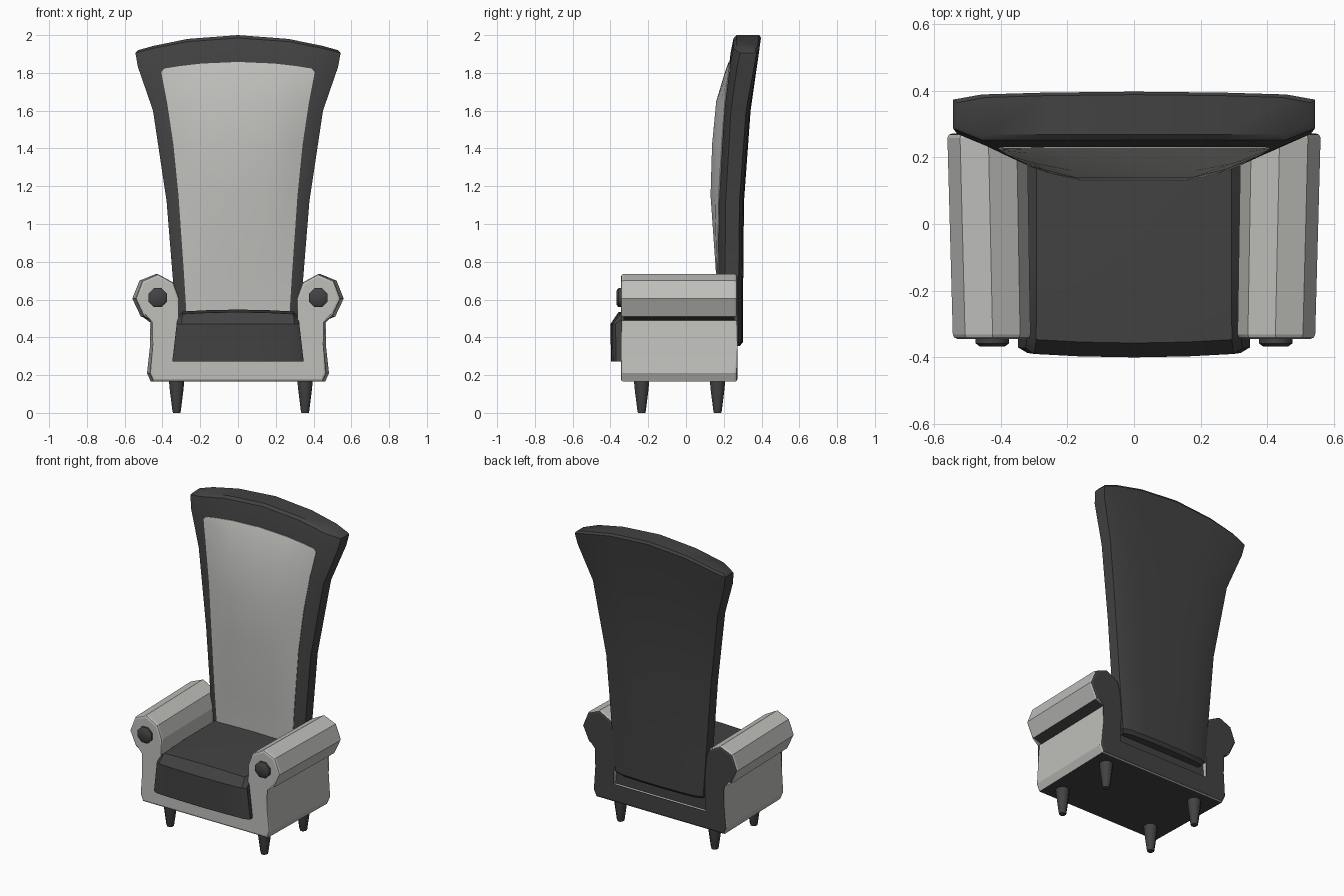
import bpy, bmesh, math
from mathutils import Matrix, Vector

if "Cube" in bpy.data.objects:
    bpy.data.objects.remove(bpy.data.objects["Cube"])


def material(name, c):
    m = bpy.data.materials.new(name)
    m.diffuse_color = (*c, 1)
    m.use_nodes = True
    m.node_tree.nodes["Principled BSDF"].inputs["Base Color"].default_value = m.diffuse_color
    return m


LIGHT = material("light grey fabric", (0.52, 0.52, 0.50))
DARK = material("charcoal fabric", (0.055, 0.055, 0.055))


def finish(name, bm, mats, smooth=None, rule=None):
    bmesh.ops.recalc_face_normals(bm, faces=bm.faces[:])
    bm.normal_update()
    if rule:
        for f in bm.faces:
            f.material_index = rule(f)
    me = bpy.data.meshes.new(name)
    bm.to_mesh(me)
    bm.free()
    for m in mats:
        me.materials.append(m)
    ob = bpy.data.objects.new(name, me)
    bpy.context.collection.objects.link(ob)
    if smooth:
        bpy.ops.object.select_all(action='DESELECT')
        ob.select_set(True)
        bpy.context.view_layer.objects.active = ob
        bpy.ops.object.shade_smooth_by_angle(angle=math.radians(smooth))
    return ob


def loft(name, rings, mats, smooth):
    """Skin even-length closed rings; the ends are closed with quad strips."""
    bm = bmesh.new()
    vs = [[bm.verts.new(p) for p in r] for r in rings]
    n = len(rings[0])
    for a, b in zip(vs, vs[1:]):
        for i in range(n):
            j = (i + 1) % n
            bm.faces.new((a[i], a[j], b[j], b[i]))
    for r in (vs[0], vs[-1]):
        for i in range(n // 2 - 1):
            bm.faces.new((r[i], r[i + 1], r[n - 2 - i], r[n - 1 - i]))
    return finish(name, bm, mats, smooth)


# U-shaped frame: base and scrolled arms as one extruded profile
half = [(0.345, 0.27), (0.325, 0.52), (0.32, 0.605), (0.352, 0.69),
        (0.437, 0.735), (0.522, 0.70), (0.56, 0.605), (0.515, 0.51),
        (0.452, 0.49), (0.465, 0.36), (0.482, 0.21), (0.462, 0.165)]
outline = half + [(-x, z) for x, z in reversed(half)]
bm = bmesh.new()
loops = [[bm.verts.new((x * s, y, z)) for x, z in outline]
         for y, s in ((-0.345, 0.97), (0.272, 1.0))]
n = len(outline)
for i in range(n):
    j = (i + 1) % n
    bm.faces.new((loops[0][i], loops[0][j], loops[1][j], loops[1][i]))
for lp in loops:
    bm.faces.new(lp)
rim = [e for e in bm.edges if abs(e.verts[0].co.y - e.verts[1].co.y) < 1e-5]
bmesh.ops.bevel(bm, geom=rim, offset=0.014, segments=2, profile=0.5,
                affect='EDGES')
finish("arm_frame", bm, [LIGHT, DARK], 20,
       lambda f: int(f.normal.y > 0.9 or f.normal.z < -0.95))

# Tall flared back: height, half width, front y, back y, top arch share
BACK = [(0.355, 0.300, 0.20, 0.285, 0), (0.375, 0.318, 0.18, 0.302, 0),
        (0.60, 0.336, 0.17, 0.302, 0), (1.12, 0.378, 0.175, 0.307, 0),
        (1.60, 0.450, 0.203, 0.342, 0), (1.90, 0.530, 0.235, 0.385, 0.85),
        (1.985, 0.543, 0.252, 0.397, 1), (2.0, 0.53, 0.268, 0.388, 1)]
COLS = [-1, -0.84, -0.5, 0, 0.5, 0.84, 1]
rings = []
for z, w, yf, yb, a in BACK:
    r = min(0.035, (yb - yf) * 0.3)
    front = [(u * w, yf + (r if abs(u) == 1 else 0), z - 0.08 * a * u * u)
             for u in COLS]
    rear = [(u * w, yb - 0.012 * u * u - (0.012 if abs(u) == 1 else 0),
             z - 0.08 * a * u * u) for u in COLS]
    rings.append(front + rear[::-1])
loft("chair_back", rings, [DARK], 35)


def front_y(z):
    for a, b in zip(BACK, BACK[1:]):
        if a[0] <= z <= b[0]:
            return a[2] + (b[2] - a[2]) * (z - a[0]) / (b[0] - a[0])


# Padded panel on the back: height, half width, centre y, arch
PANEL = [(0.48, 0.270, 0.166, 0), (0.75, 0.287, 0.158, 0),
         (1.15, 0.315, 0.130, 0), (1.42, 0.342, 0.138, 0),
         (1.65, 0.375, 0.160, 0.01), (1.80, 0.400, 0.205, 0.03),
         (1.84, 0.406, 0.219, 0.035), (1.858, 0.390, 0.226, 0.035)]
rings = []
for z, w, yc, a in PANEL:
    front, rear = [], []
    for u in (-1, -0.8, -0.5, 0, 0.5, 0.8, 1):
        k = {1: 0, 0.8: 0.5}.get(abs(u), 1)
        e = front_y(z) - 0.004
        front.append((u * w, e + (yc - e) * k, z - a * u * u))
        rear.append((u * w, e + 0.02, z - a * u * u))
    rings.append(front + rear[::-1])
loft("back_panel", rings, [LIGHT], 40)

# Crowned seat cushion: side profile swept across the width
side = [(-0.385, 0.272), (-0.388, 0.47), (-0.345, 0.522), (-0.1, 0.535),
        (0.235, 0.535), (0.235, 0.272)]
rings = []
for u in (-1, -0.92, -0.5, 0, 0.5, 0.92, 1):
    ring = []
    for y, z in side:
        w = 0.348 - 0.03 * (z - 0.27) / 0.26
        top = z > 0.5
        dz = (0.012 * (1 - u * u) - (0.02 if abs(u) == 1 else 0)) * top
        dy = (0.015 if abs(u) == 1 else -0.012 * (1 - u * u)) * (y < -0.3)
        ring.append((u * w, y + dy, z + dz))
    rings.append(ring)
loft("seat_cushion", rings, [DARK], 35)


def turned(name, rings, centre, axis, sides=8):
    """Stack of (distance, radius) circles along an axis."""
    bm = bmesh.new()
    rot = Vector((0, 0, 1)).rotation_difference(Vector(axis)).to_matrix()
    vs = []
    for d, r in rings:
        vs.append([bm.verts.new(Vector(centre) + rot @ Vector(
            (r * math.cos(t), r * math.sin(t), d)))
            for t in [(i + 0.5) * math.tau / sides for i in range(sides)]])
    for a, b in zip(vs, vs[1:]):
        for i in range(sides):
            j = (i + 1) % sides
            bm.faces.new((a[i], a[j], b[j], b[i]))
    bm.faces.new(vs[0])
    bm.faces.new(vs[-1])
    return finish(name, bm, [DARK], 50)


# Tapered legs and round arm buttons
for s, label in ((-1, "left"), (1, "right")):
    for y, end in ((-0.235, "front"), (0.167, "rear")):
        turned(f"{end}_{label}_leg",
               [(0, 0.021), (0.01, 0.024), (0.12, 0.039), (0.17, 0.044)],
               (0.015 + 0.34 * s, y, 0), (0, 0, 1))
    turned(f"{label}_arm_button", [(0, 0.054), (0.018, 0.054), (0.028, 0.04)],
           (0.425 * s, -0.34, 0.61), (0, -1, 0))
